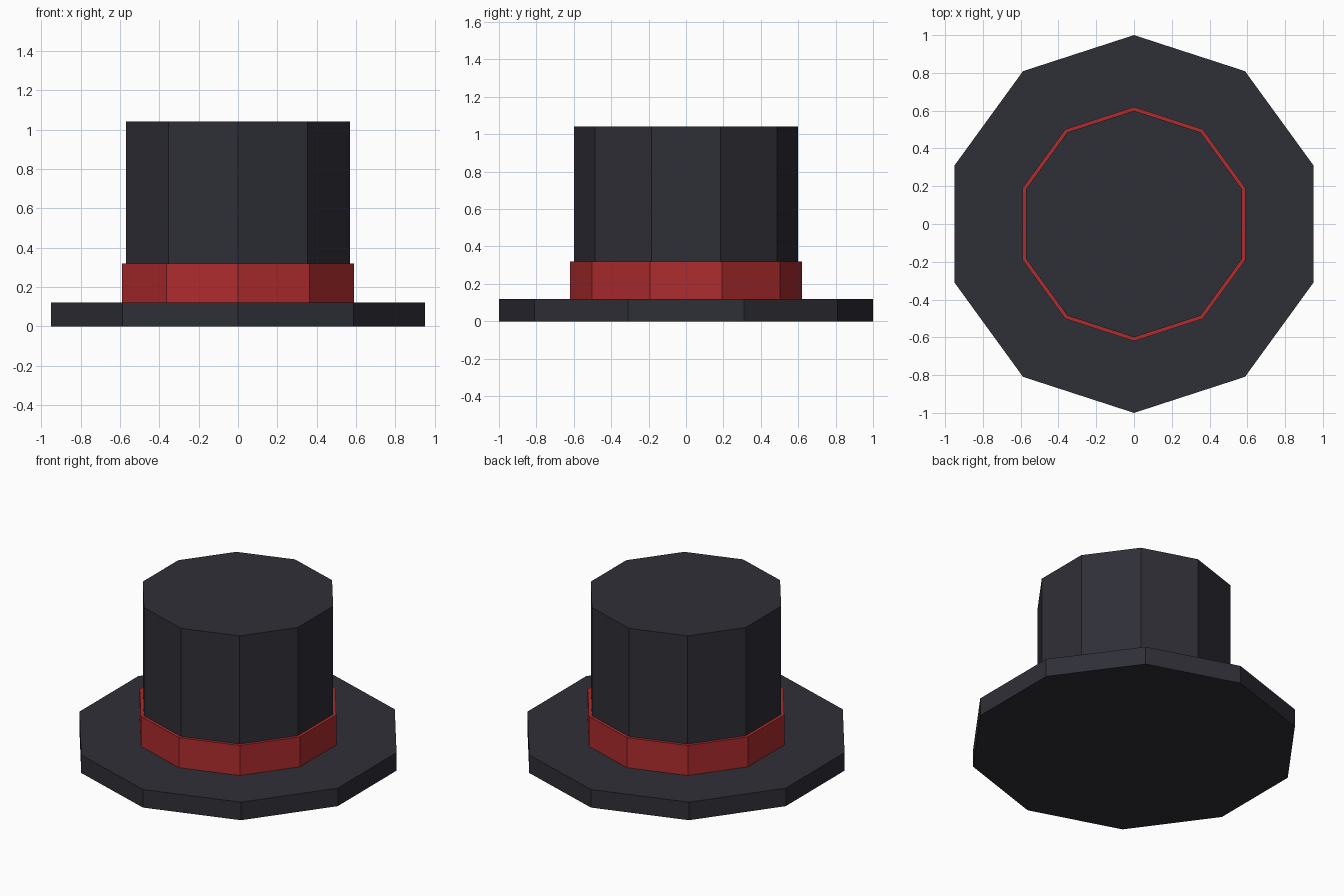
import bpy

if "Cube" in bpy.data.objects:
    bpy.data.objects.remove(bpy.data.objects["Cube"])

SIDES = 10


def material(name, rgb):
    mat = bpy.data.materials.new(name)
    mat.diffuse_color = (*rgb, 1.0)
    mat.use_nodes = True
    mat.node_tree.nodes["Principled BSDF"].inputs["Base Color"].default_value = mat.diffuse_color
    return mat


def prism(name, radius, bottom, top, mat):
    """Flat-sided upright prism with a corner facing front and back."""
    bpy.ops.mesh.primitive_cylinder_add(
        vertices=SIDES, radius=radius, depth=top - bottom,
        location=(0, 0, (bottom + top) / 2))
    obj = bpy.context.object
    obj.name = name
    obj.data.materials.append(mat)
    return obj


charcoal = material("charcoal_felt", (0.028, 0.028, 0.038))
red = material("red_ribbon", (0.42, 0.025, 0.027))

# Wide brim, ribbon band and tall crown
prism("brim", 1.0, 0.0, 0.12, charcoal)
prism("ribbon_band", 0.62, 0.12, 0.32, red)
prism("crown", 0.60, 0.12, 1.04, charcoal)
